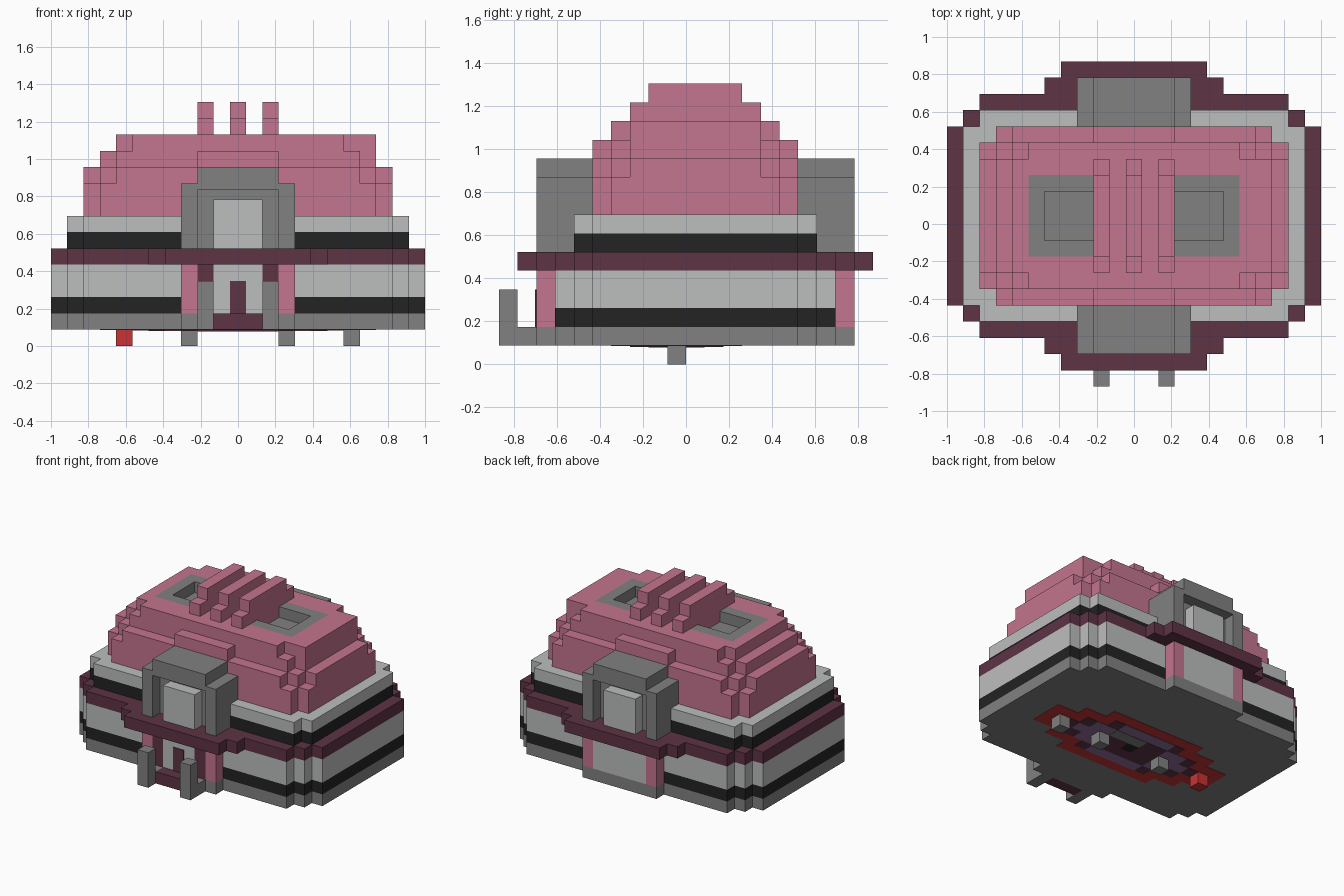
import bpy, bmesh

cube = bpy.data.objects.get("Cube")
if cube:
    bpy.data.objects.remove(cube, do_unlink=True)

U = 2 / 23      # one block
MID = 0.5       # y of the building's centre line, in blocks


def linear(c):
    c /= 255
    return c / 12.92 if c <= 0.04045 else ((c + 0.055) / 1.055) ** 2.4


def material(name, r, g, b):
    m = bpy.data.materials.new(name)
    m.use_nodes = True
    col = (linear(r), linear(g), linear(b), 1)
    m.diffuse_color = col
    m.node_tree.nodes["Principled BSDF"].inputs["Base Color"].default_value = col
    return m


PINK = material("pink", 196, 117, 142)
MAROON = material("maroon", 94, 51, 69)
LIGHT = material("light grey", 188, 190, 189)
GREY = material("mid grey", 129, 129, 129)
BLACK = material("near black", 35, 35, 35)
RED = material("red", 200, 52, 52)
PURPLE = material("dusty purple", 145, 112, 155)


def prism(name, outline, z0, z1, mat):
    """Extrude a flat outline, given in blocks, from z0 to z1."""
    bm = bmesh.new()
    base = bm.faces.new([bm.verts.new((x * U, y * U, z0 * U)) for x, y in outline])
    top = bmesh.ops.extrude_face_region(bm, geom=[base])["geom"]
    bmesh.ops.translate(bm, vec=(0, 0, (z1 - z0) * U),
                        verts=[v for v in top if isinstance(v, bmesh.types.BMVert)])
    bmesh.ops.recalc_face_normals(bm, faces=bm.faces)
    mesh = bpy.data.meshes.new(name)
    bm.to_mesh(mesh)
    bm.free()
    mesh.materials.append(mat)
    ob = bpy.data.objects.new(name, mesh)
    bpy.context.collection.objects.link(ob)
    return ob


def box(name, x0, x1, y0, y1, z0, z1, mat):
    return prism(name, [(x0, y0), (x1, y0), (x1, y1), (x0, y1)], z0, z1, mat)


def tier(name, steps, z0, z1, mat, cy=MID):
    """Slab with stepped corners; steps are (half x, half y), widest first."""
    q = []
    for i, (hx, hy) in enumerate(steps):
        if i:
            q.append((hx, steps[i - 1][1]))
        q.append((hx, hy))
    ring = (q + [(-x, y) for x, y in reversed(q)] + [(-x, -y) for x, y in q]
            + [(x, -y) for x, y in reversed(q)])
    return prism(name, [(x, y + cy) for x, y in ring], z0, z1, mat)


# Lower walls, ledge and upper band
WALL = [(11.5, 5.5), (10.5, 6.5), (9.5, 7.5)]
BAND = [(10.5, 5.5), (9.5, 6.5)]
tier("foundation", WALL, 1, 2, GREY)
tier("lower_stripe", WALL, 2, 3, BLACK)
tier("lower_wall", WALL, 3, 5, LIGHT)
tier("ledge", WALL + [(5.5, 8.5), (4.5, 9.5)], 5, 6, MAROON)
tier("upper_stripe", BAND, 6, 7, BLACK)
tier("upper_band", BAND, 7, 8, LIGHT)

# Stepped dome roof
tier("roof_lower", [(9.5, 4.5), (8.5, 5.5)], 8, 10, PINK)
tier("roof_shoulder", [(9.5, 3.5), (8.5, 4.5), (7.5, 5.5)], 10, 11, PINK)
tier("roof_upper", [(8.5, 3.5), (7.5, 4.5), (2.5, 5.5)], 11, 12, PINK)
roof_top = tier("roof_top", [(7.5, 3.5), (6.5, 4.5)], 12, 13, PINK)
box("roof_side_step", 7.5, 8.5, -3, 4, 12, 13, PINK)

# Sunken roof wells with grey rims
for side, s in (("left", 1), ("right", -1)):
    def well(name, a, b, y0, y1, z0, z1, mat=GREY):
        return box(side + name, min(a * s, b * s), max(a * s, b * s), y0, y1, z0, z1, mat)

    cutter = well("_well_cutter", 2.5, 6.5, -2, 3, 11.5, 13.5)
    cutter.hide_render = True
    mod = roof_top.modifiers.new("well", 'BOOLEAN')
    mod.operation = 'DIFFERENCE'
    mod.solver = 'EXACT'
    mod.object = cutter
    bpy.context.view_layer.objects.active = roof_top
    bpy.ops.object.modifier_apply(modifier=mod.name)
    bpy.data.objects.remove(cutter, do_unlink=True)
    well("_well_end", 5.5, 6.5, -2, 3, 12, 13)
    well("_well_front", 2.5, 5.5, -2, -1, 12, 13)
    well("_well_back", 2.5, 5.5, 2, 3, 12, 13)
    well("_well_floor", 2.5, 5.5, -1, 2, 12, 12.08)
while len(roof_top.data.materials) > 1:
    roof_top.data.materials.pop()

# Three roof fins
for x in (-2, 0, 2):
    box("fin_base", x - 0.5, x + 0.5, -3, 4, 13, 14, PINK)
    box("fin_top", x - 0.5, x + 0.5, -2, 3, 14, 15, PINK)

# Dormer arches and bays, front and back
for end, s in (("front", -1), ("back", 1)):
    def bay(name, x0, x1, d0, d1, z0, z1, mat):
        ys = sorted((MID + s * d0, MID + s * d1))
        return box(end + name, x0, x1, ys[0], ys[1], z0, z1, mat)

    bay("_arch_top", -2.5, 2.5, 5.5, 8.5, 10, 11, GREY)
    bay("_arch_lintel", -2.5, 2.5, 5.5, 8.5, 9.6, 10, GREY)
    bay("_arch_back", -2.5, 2.5, 5.5, 7.5, 6, 9.6, GREY)
    bay("_window", -1.5, 1.5, 7.5, 8.5, 6, 9, LIGHT)
    bay("_bay_wall", -1.5, 1.5, 7.5, 8.5, 2, 5, LIGHT)
    bay("_bay_base", -3.5, 3.5, 7.5, 8.5, 1, 2, GREY)
    for x in (-3, 3):
        bay("_arch_column", x - 0.5, x + 0.5, 5.5, 8.5, 6, 10, GREY)
        bay("_pillar", x - 0.5, x + 0.5, 7.5, 8.5, 2, 5, PINK)
    for x in (-2, 2):
        bay("_bay_panel", x - 0.5, x + 0.5, 7.5, 8.5, 2, 5, MAROON if s < 0 else LIGHT)

# Front door, step and gate posts
box("door", -0.5, 0.5, -8.08, -8, 2, 4, MAROON)
box("door_step", -1.5, 1.5, -9, -8, 1, 2, MAROON)
for x in (-2, 2):
    box("step_curb", x - 0.5, x + 0.5, -9, -8, 1, 2, GREY)
    box("gate_post", x - 0.5, x + 0.5, -10, -9, 1, 4, GREY)

# Feet
for x in (-7, -3, 3, 7):
    box("foot", x - 0.5, x + 0.5, -1, 0, 0, 1, RED if x == -7 else GREY)

# Layered emblem plates on the underside
tier("under_rim", [(8.5, 1.5), (6.5, 2.5), (4.5, 3.5)], 0.97, 1, RED, -0.5)
tier("under_field", [(6.5, 0.5), (5.5, 1.5), (3.5, 2.5)], 0.94, 1, MAROON, -0.5)
tier("under_ring", [(5.5, 0.5), (4.5, 1.5), (2.5, 2.5)], 0.92, 1, PURPLE, -0.5)
tier("under_core", [(3.5, 0.5), (2.5, 1.5)], 0.9, 1, MAROON, -0.5)
box("under_patch", -0.5, 2.5, 0, 1, 0.89, 1, GREY)
box("under_hub", -0.5, 0.5, -1, 0, 0.89, 1, BLACK)
